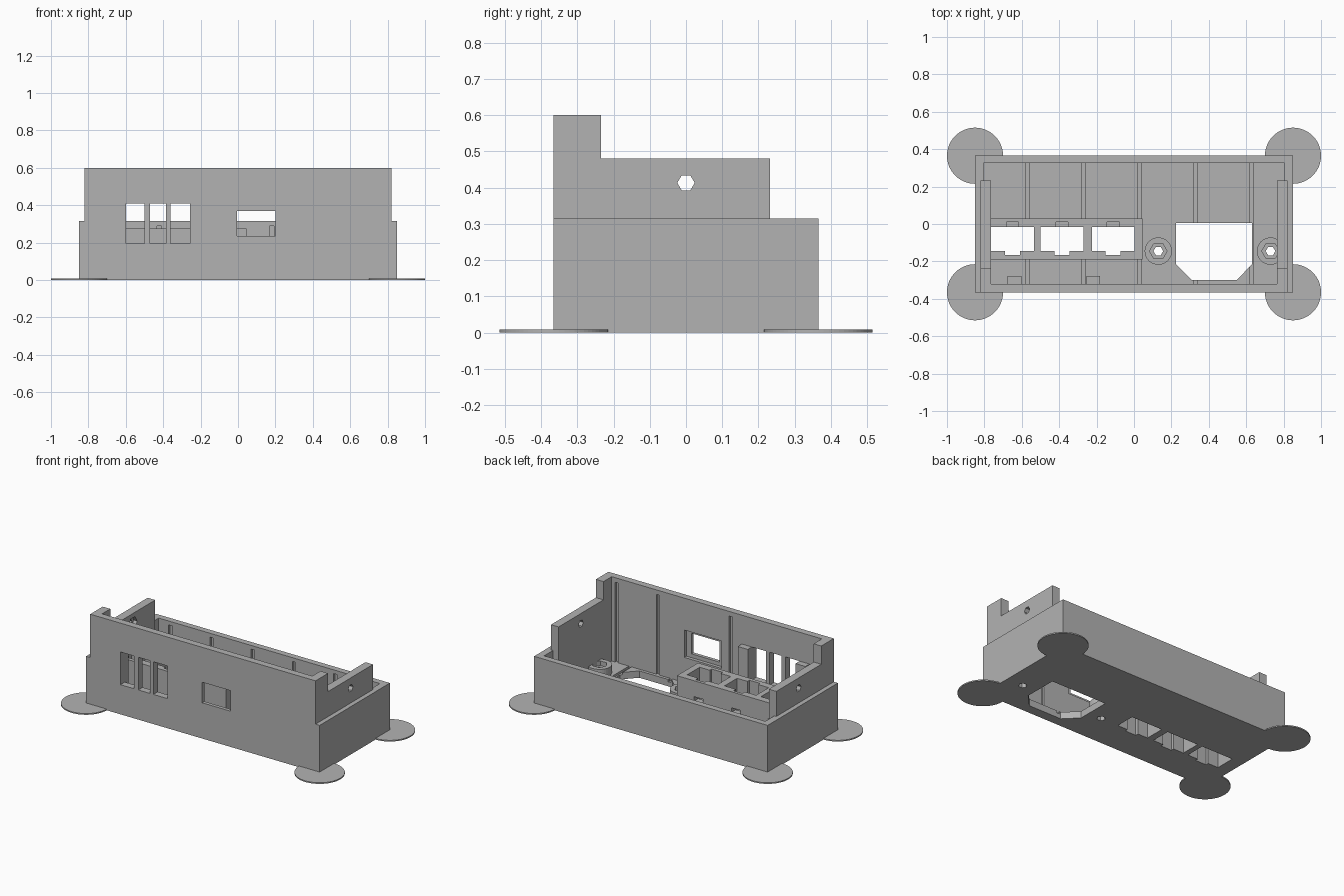
import bpy
import bmesh
from math import pi
from mathutils import Matrix, Vector

cube = bpy.data.objects.get("Cube")
if cube:
    bpy.data.objects.remove(cube, do_unlink=True)

grey = bpy.data.materials.new("plain grey")
grey.use_nodes = True
grey.diffuse_color = (0.45, 0.45, 0.45, 1)
grey.node_tree.nodes["Principled BSDF"].inputs["Base Color"].default_value = (0.45, 0.45, 0.45, 1)


def make(name, bm):
    bmesh.ops.recalc_face_normals(bm, faces=bm.faces)
    mesh = bpy.data.meshes.new(name)
    bm.to_mesh(mesh)
    bm.free()
    mesh.materials.append(grey)
    obj = bpy.data.objects.new(name, mesh)
    bpy.context.collection.objects.link(obj)
    return obj


def block(x, y, z, name="block"):
    """Box from (low, high) pairs."""
    bm = bmesh.new()
    bmesh.ops.create_cube(bm, size=1)
    for v in bm.verts:
        v.co = Vector(r[0] if c < 0 else r[1] for c, r in zip(v.co, (x, y, z)))
    return make(name, bm)


def prism(points, z, name="prism"):
    """Outline in the ground plane, extruded upwards."""
    bm = bmesh.new()
    face = bm.faces.new([bm.verts.new((px, py, z[0])) for px, py in points])
    top = bmesh.ops.extrude_face_region(bm, geom=[face])["geom"]
    bmesh.ops.translate(bm, verts=[g for g in top if isinstance(g, bmesh.types.BMVert)],
                        vec=(0, 0, z[1] - z[0]))
    return make(name, bm)


def rod(centre, radius, depth, sides, along_x=False, name="rod"):
    bm = bmesh.new()
    bmesh.ops.create_cone(bm, cap_ends=True, segments=sides, radius1=radius,
                          radius2=radius, depth=depth,
                          matrix=Matrix.Rotation(pi / 2, 4, "Z"))
    turn = Matrix.Rotation(pi / 2, 4, "Y") if along_x else Matrix()
    if along_x:
        turn = turn @ Matrix.Rotation(pi / 2, 4, "Z")
    bm.transform(Matrix.Translation(centre) @ turn)
    return make(name, bm)


def combine(body, tool, operation):
    mod = body.modifiers.new("shape", "BOOLEAN")
    mod.operation, mod.solver, mod.object = operation, "EXACT", tool
    bpy.context.view_layer.objects.active = body
    bpy.ops.object.modifier_apply(modifier=mod.name)
    bpy.data.objects.remove(tool, do_unlink=True)


def add(tool):
    combine(case, tool, "UNION")


def cut(tool):
    combine(case, tool, "DIFFERENCE")


FLOOR = 0.045
BACK, FRONT = 0.365, -0.365

# Open tray with a tall front panel
case = block((-0.85, 0.85), (FRONT, BACK), (0, 0.315), "case")
add(block((-0.82, 0.82), (FRONT, -0.28), (0.1, 0.6)))
cut(block((-0.805, 0.805), (-0.32, 0.325), (FLOOR, 0.8)))

# Shallow grooves in the floor, back wall and front panel
for i in range(5):
    x = -0.57 + 0.3 * i
    cut(block((x - 0.01, x + 0.01), (-0.32, 0.325), (0.03, 0.1)))
for i in range(5):
    x = -0.72 + 0.3 * i
    cut(block((x - 0.012, x + 0.012), (0.3, 0.34), (FLOOR, 0.29)))
for x in (-0.1, 0.43, 0.73):
    cut(block((x - 0.01, x + 0.01), (-0.335, -0.3), (FLOOR, 0.57)))

# Screw bosses with nut pockets
for x in (0.13, 0.73):
    add(rod((x, -0.145, 0.06), 0.073, 0.08, 32))
    cut(rod((x, -0.145, 0.1), 0.047, 0.06, 6))

# Stepped side flanges with nut trap and screw hole
for s in (-1, 1):
    span = sorted((s * 0.765, s * 0.82))
    add(block(span, (FRONT, 0.232), (0.02, 0.48)))
    add(block(span, (FRONT, -0.235), (0.3, 0.6)))
    cut(rod((s * 0.765, 0, 0.413), 0.044, 0.05, 6, True))
    cut(rod((s * 0.8, 0, 0.413), 0.024, 0.2, 6, True))

# Socket block with three stepped wells and latch slots
add(block((-0.78, 0.045), (-0.19, 0.03), (0.02, 0.275)))
for left, right in ((-0.765, -0.535), (-0.5, -0.27), (-0.225, 0.002)):
    mid = (left + right) / 2
    cut(block((left, right), (-0.145, -0.015), (-0.1, 0.4)))
    cut(block((mid - 0.04, mid + 0.04), (-0.165, -0.1), (-0.1, 0.4)))
    cut(block((mid - 0.033, mid + 0.033), (-0.05, 0.01), (0.15, 0.4)))
    cut(block((mid - 0.033, mid + 0.033), (-0.05, 0.06), (0.14, 0.17)))

# Posts beside the triple opening
for x in (-0.675, -0.255):
    add(block((x, x + 0.073), (-0.34, -0.278), (0.02, 0.41)))

# Front openings
for left, right in ((-0.6, -0.5), (-0.47, -0.385), (-0.36, -0.257)):
    cut(block((left, right), (-0.5, -0.25), (0.195, 0.41)))
cut(block((-0.005, 0.2), (-0.5, -0.25), (0.235, 0.37)))
cut(block((-0.035, 0.235), (-0.342, -0.25), (0.21, 0.39)))

# Floor openings
cut(prism([(0.225, 0.005), (0.63, 0.005), (0.63, -0.215), (0.55, -0.3),
           (0.31, -0.3), (0.225, -0.215)], (-0.1, 0.2)))
for x in (0.13, 0.73):
    cut(rod((x, -0.145, 0), 0.026, 0.3, 6))

# Thin corner discs
for side, x in (("left", 0.85), ("right", -0.85)):
    for end, y in (("front", FRONT), ("back", BACK)):
        rod((x, y, 0.004), 0.15, 0.008, 64, name=f"corner_disc_{end}_{side}")
